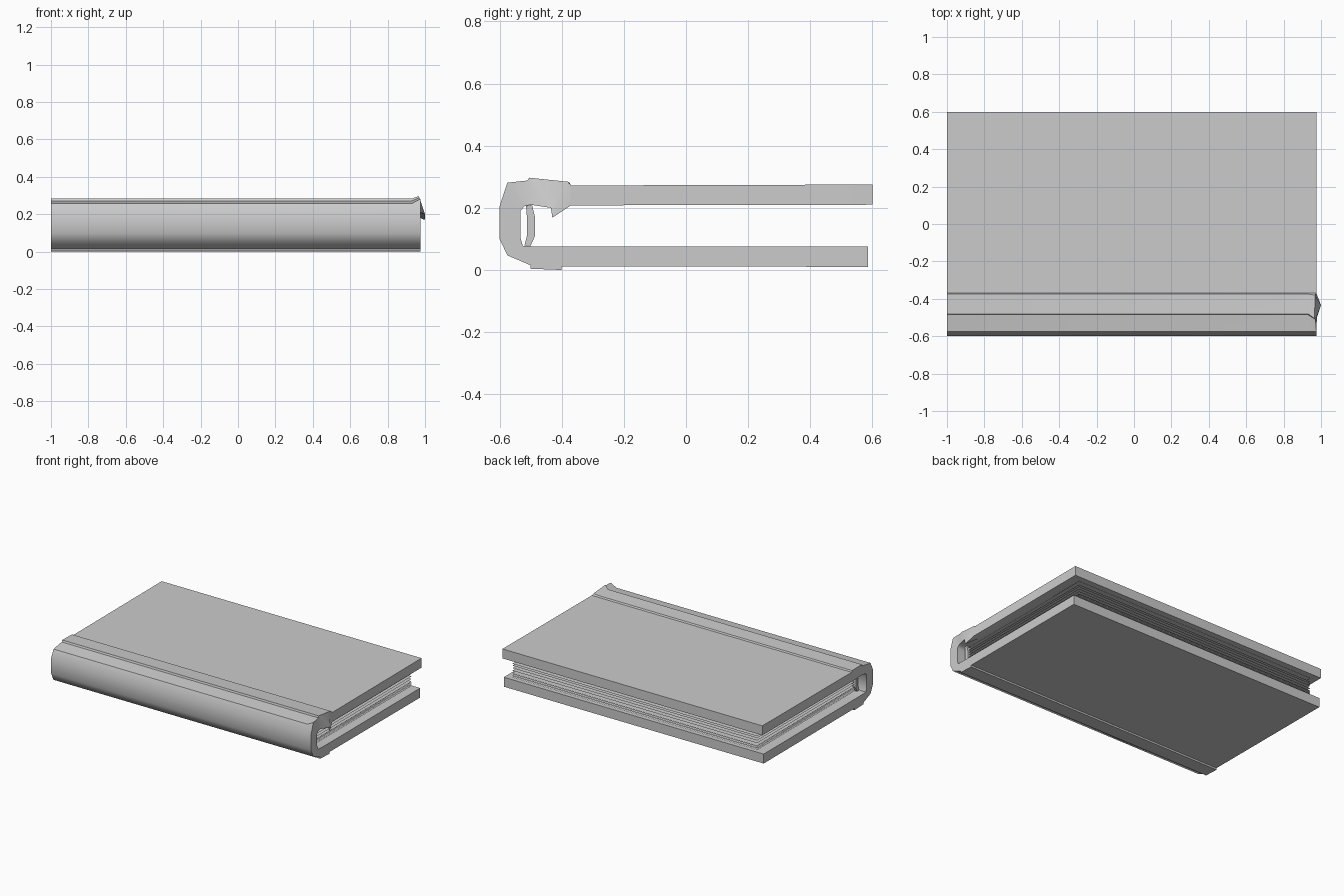
import bpy
import random

if "Cube" in bpy.data.objects:
    bpy.data.objects.remove(bpy.data.objects["Cube"])

random.seed(4)


def make_object(name, verts, faces, smooth=False):
    mesh = bpy.data.meshes.new(name)
    mesh.from_pydata(verts, [], faces)
    mesh.validate()
    obj = bpy.data.objects.new(name, mesh)
    bpy.context.collection.objects.link(obj)
    if smooth:
        bpy.context.view_layer.objects.active = obj
        obj.select_set(True)
        bpy.ops.object.shade_smooth_by_angle(angle=0.9)
        obj.select_set(False)
    return obj


def loft(name, sections, smooth=False):
    """Skin matching closed outlines whose points pair outer with inner."""
    n = len(sections[0])
    verts = [p for s in sections for p in s]
    faces = []
    for k in range(len(sections) - 1):
        a, b = k * n, (k + 1) * n
        for i in range(n):
            j = (i + 1) % n
            faces.append((a + i, a + j, b + j, b + i))
    last = (len(sections) - 1) * n
    for i in range(n // 2 - 1):
        quad = (i, n - 1 - i, n - 2 - i, i + 1)
        faces.append(quad)
        faces.append(tuple(last + q for q in reversed(quad)))
    return make_object(name, verts, faces, smooth)


# Wraparound cover: y, z profile from top board round the spine to bottom board
outer = [(0.6, 0.275), (-0.37, 0.272), (-0.375, 0.282), (-0.48, 0.284),
         (-0.485, 0.272), (-0.575, 0.258), (-0.6, 0.205), (-0.6, 0.1),
         (-0.575, 0.047), (-0.5, 0.015), (-0.5, 0.004), (-0.4, 0.0),
         (-0.4, 0.012), (0.585, 0.01)]
inner = [(0.6, 0.21), (-0.37, 0.208), (-0.38, 0.208), (-0.48, 0.21),
         (-0.49, 0.21), (-0.52, 0.205), (-0.533, 0.19), (-0.533, 0.105),
         (-0.525, 0.077), (-0.5, 0.077), (-0.495, 0.076), (-0.4, 0.075),
         (-0.39, 0.075), (0.585, 0.075)]
profile = outer + inner[::-1]


def section(x):
    return [(x, y, z) for y, z in profile]


# Crumpled corner of the hinge at the right end
end = section(0.975)
n = len(profile)
crumple_outer = {2: (0.968, -0.38, 0.284), 3: (0.965, -0.505, 0.297),
                 4: (0.97, -0.51, 0.288), 5: (0.975, -0.575, 0.281)}
crumple_inner = {2: (0.998, -0.43, 0.168), 3: (1.0, -0.435, 0.2),
                 4: (0.978, -0.5, 0.21)}
for i, p in crumple_outer.items():
    end[i] = p
for i, p in crumple_inner.items():
    end[n - 1 - i] = p
loft("book_cover", [section(-1.0), section(0.93), end], smooth=True)

# Binding strip behind the pages
front = [(-0.52, 0.078), (-0.512, 0.11), (-0.512, 0.17), (-0.515, 0.208)]
back = [(-0.5, 0.078), (-0.486, 0.11), (-0.486, 0.17), (-0.495, 0.208)]
strip = front + back[::-1]
loft("page_binding", [[(x, y, z) for y, z in strip] for x in (-0.95, 0.93)])

# Loose paper sheets, each a thin, slightly tilted plane
heights = [0.081, 0.086, 0.093, 0.1, 0.107, 0.112, 0.128,
           0.146, 0.163, 0.177, 0.199, 0.205]
for i, z in enumerate(heights):
    t = random.uniform(-0.001, 0.001)
    make_object(f"page_{i + 1}",
                [(-0.94, -0.49, z - t), (0.92, -0.49, z - t),
                 (0.92, 0.57, z + t), (-0.94, 0.57, z + t)],
                [(0, 1, 2, 3)])
